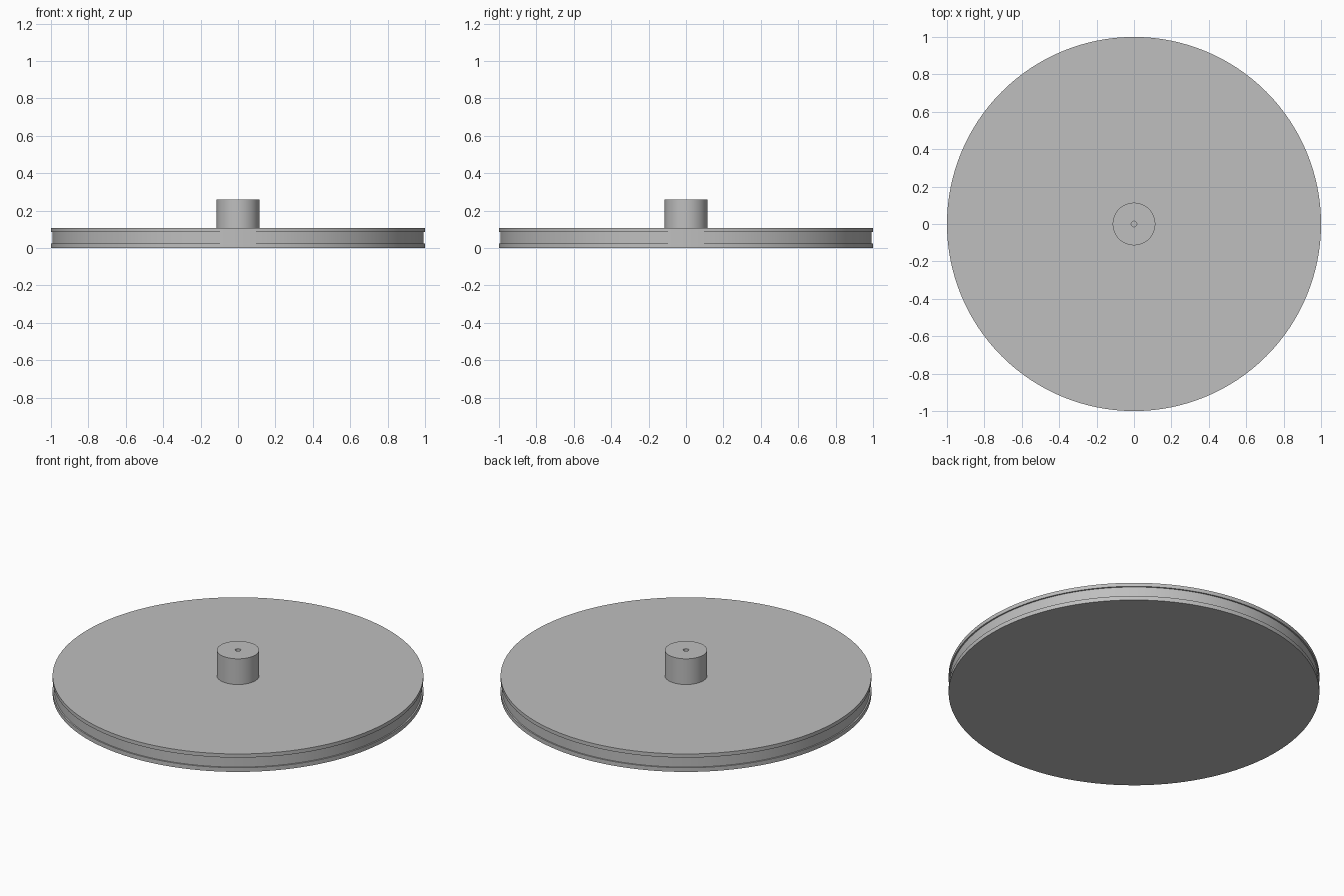
import bpy
import bmesh
import math

SEGMENTS = 128

cube = bpy.data.objects.get("Cube")
if cube:
    bpy.data.objects.remove(cube, do_unlink=True)

# Single plain grey
grey = bpy.data.materials.new("plain_grey")
grey.use_nodes = True
colour = (0.52, 0.52, 0.52, 1)
grey.diffuse_color = colour
grey.node_tree.nodes["Principled BSDF"].inputs["Base Color"].default_value = colour


def lathe(name, profile):
    """Spin an (radius, height) profile that starts and ends on the z axis."""
    bm = bmesh.new()
    verts = [bm.verts.new((r, 0, z)) for r, z in profile]
    edges = [bm.edges.new(pair) for pair in zip(verts, verts[1:])]
    bmesh.ops.spin(bm, geom=verts + edges, cent=(0, 0, 0), axis=(0, 0, 1),
                   angle=math.tau, steps=SEGMENTS, use_duplicate=False)
    bmesh.ops.remove_doubles(bm, verts=bm.verts, dist=0.0001)
    bmesh.ops.recalc_face_normals(bm, faces=bm.faces)
    mesh = bpy.data.meshes.new(name)
    bm.to_mesh(mesh)
    bm.free()
    obj = bpy.data.objects.new(name, mesh)
    bpy.context.collection.objects.link(obj)
    mesh.materials.append(grey)
    bpy.ops.object.select_all(action="DESELECT")
    obj.select_set(True)
    bpy.context.view_layer.objects.active = obj
    bpy.ops.object.shade_smooth_by_angle(angle=math.radians(30))
    return obj


# Wheel disc with a shallow groove around its rim
RIM, GROOVE, TOP = 1.0, 0.992, 0.107
lathe("grooved_disc", [(0, 0), (RIM, 0), (RIM, 0.025), (GROOVE, 0.025),
                       (GROOVE, 0.085), (RIM, 0.085), (RIM, TOP), (0, TOP)])

# Hub with a small blind bore in its top
HUB, BORE, HUB_TOP = 0.114, 0.015, 0.26
lathe("hub", [(0, TOP), (HUB, TOP), (HUB, HUB_TOP), (BORE, HUB_TOP),
              (BORE, TOP + 0.01), (0, TOP + 0.01)])
